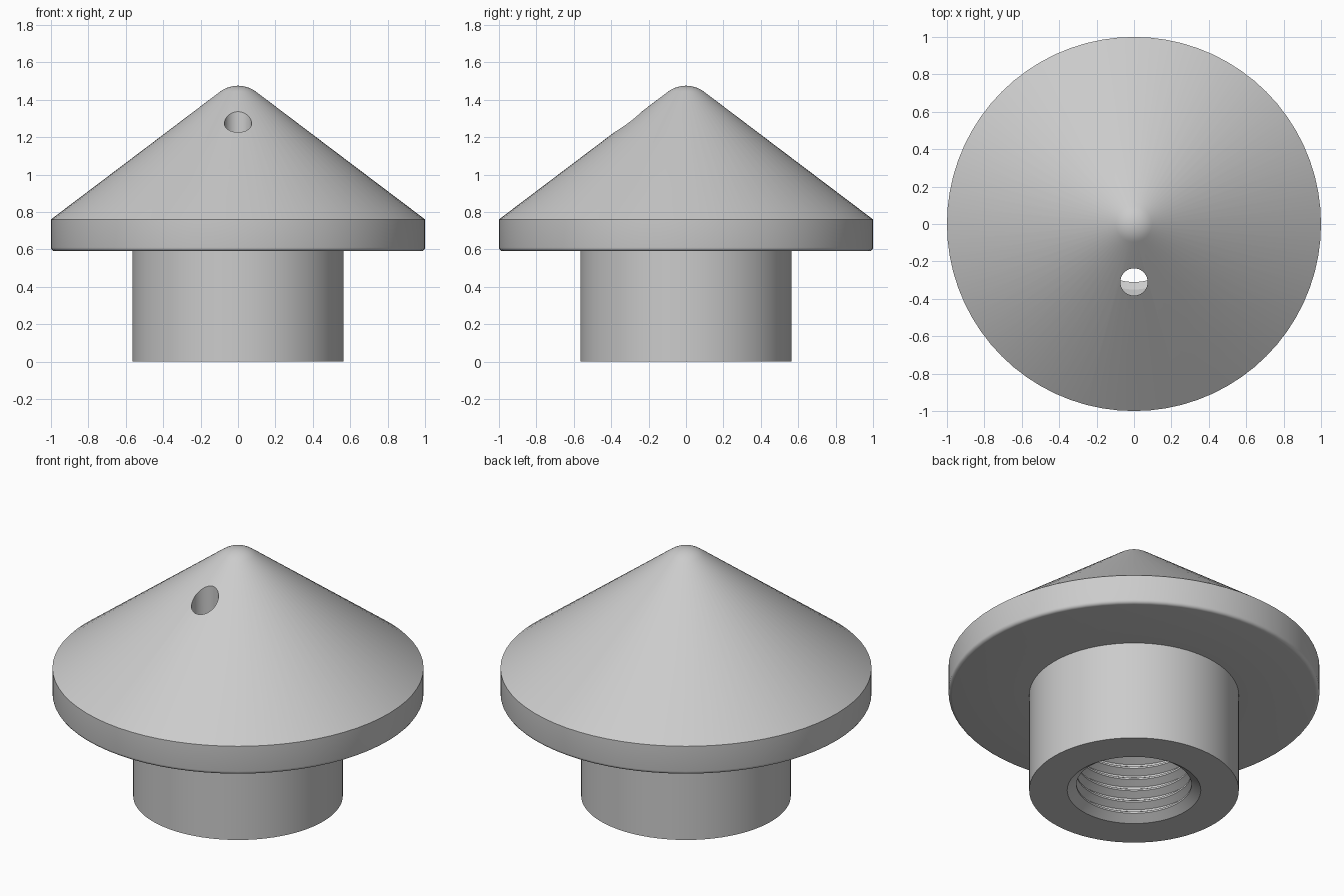
import bpy, bmesh, math

if "Cube" in bpy.data.objects:
    bpy.data.objects.remove(bpy.data.objects["Cube"], do_unlink=True)

SEGMENTS = 72
grey = bpy.data.materials.new("plain grey")
grey.use_nodes = True
colour = (0.6, 0.6, 0.6, 1)
grey.diffuse_color = colour
grey.node_tree.nodes["Principled BSDF"].inputs["Base Color"].default_value = colour


def arc(cx, cz, radius, start, end, steps):
    """Points along a circular arc, angles in degrees."""
    angles = [math.radians(start + (end - start) * i / steps) for i in range(steps + 1)]
    return [(cx + radius * math.cos(a), cz + radius * math.sin(a)) for a in angles]


def lathe(name, profile):
    """Revolve a radius/height profile around the vertical axis."""
    bm = bmesh.new()
    verts = [bm.verts.new((r, 0, z)) for r, z in profile]
    edges = [bm.edges.new(pair) for pair in zip(verts, verts[1:])]
    bmesh.ops.spin(bm, geom=verts + edges, cent=(0, 0, 0), axis=(0, 0, 1),
                   angle=math.tau, steps=SEGMENTS, use_merge=False)
    bmesh.ops.remove_doubles(bm, verts=bm.verts, dist=0.0005)
    bmesh.ops.recalc_face_normals(bm, faces=bm.faces)
    mesh = bpy.data.meshes.new(name)
    bm.to_mesh(mesh)
    bm.free()
    mesh.materials.append(grey)
    obj = bpy.data.objects.new(name, mesh)
    bpy.context.collection.objects.link(obj)
    return obj


# Rounded tip, cone, rim and stem
slope = math.degrees(math.atan(0.755))
tip = arc(0, 1.315, 0.16, 90, 90 - slope, 6)
tip[0] = (0, tip[0][1])
rim = [(1, 0.76)] + arc(0.98, 0.61, 0.02, 0, -90, 4)
stem = [(0.565, 0.59), (0.565, 0)]

# Threaded bore with a chamfered mouth and a flat end
pitch, crest, root, first, turns = 0.07, 0.31, 0.35, 0.035, 11
bore = [(0.36, 0)]
for i in range(turns):
    z = first + i * pitch
    bore += [(crest, z), (crest, z + pitch * 0.15),
             (root, z + pitch * 0.5), (root, z + pitch * 0.65)]
top = first + turns * pitch
bore += [(crest, top), (crest, top + 0.05), (0, top + 0.05)]

body = lathe("cone_cap", tip + rim + stem + bore)

# Vertical vent hole drilled from the cone into the bore
bpy.ops.mesh.primitive_cylinder_add(vertices=32, radius=0.073, depth=0.9,
                                    location=(0, -0.31, 1.15))
drill = bpy.context.object
drill.name = "vent_hole_cutter"
drill.data.materials.append(grey)
cut = body.modifiers.new("vent_hole", "BOOLEAN")
cut.object, cut.operation, cut.solver = drill, "DIFFERENCE", "EXACT"

bpy.ops.object.select_all(action="DESELECT")
body.select_set(True)
bpy.context.view_layer.objects.active = body
bpy.ops.object.modifier_apply(modifier=cut.name)
bpy.data.objects.remove(drill, do_unlink=True)
bpy.ops.object.shade_smooth_by_angle(angle=math.radians(30))
